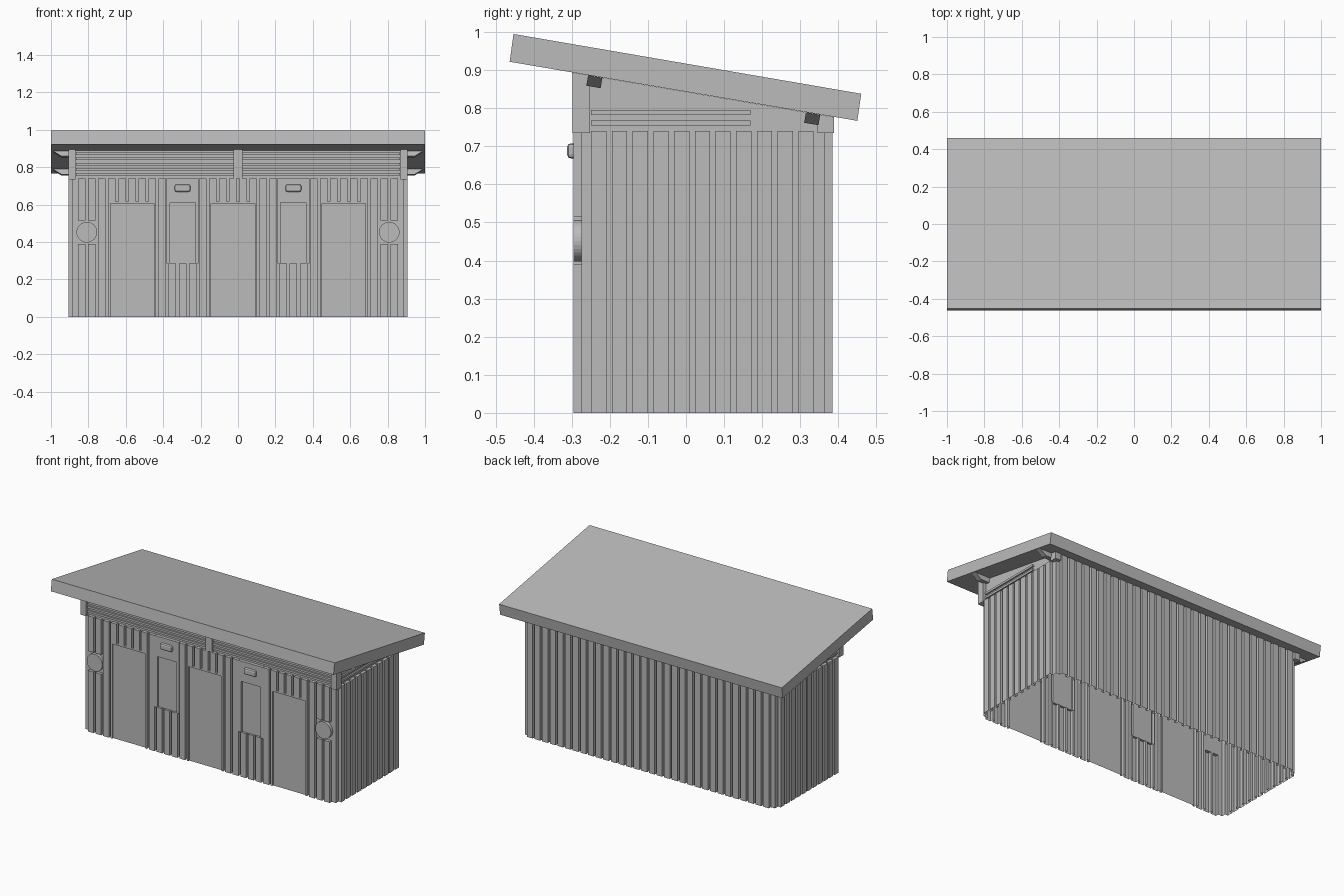
import bpy, bmesh
from mathutils import Vector, Matrix

cube = bpy.data.objects.get("Cube")
if cube:
    bpy.data.objects.remove(cube, do_unlink=True)

# One painted-metal colour
grey = bpy.data.materials.new("light_grey")
grey.use_nodes = True
colour = (0.5, 0.5, 0.5, 1)
grey.diffuse_color = colour
grey.node_tree.nodes["Principled BSDF"].inputs["Base Color"].default_value = colour

HALF_X, FRONT, BACK = 0.885, -0.275, 0.365    # base planes of the walls
RIB, EAVE = 0.02, 0.74                        # rib depth, top of the ribs
ROOF_POINT = Vector((0, 0, 0.843))            # underside of the roof
ROOF_NORMAL = Vector((0, 0.17, 1)).normalized()


def finish(bm, name):
    mesh = bpy.data.meshes.new(name)
    bm.to_mesh(mesh)
    bm.free()
    mesh.materials.append(grey)
    obj = bpy.data.objects.new(name, mesh)
    bpy.context.collection.objects.link(obj)
    return obj


def trim(bm):
    """Cut away everything above the underside of the roof."""
    bmesh.ops.bisect_plane(bm, geom=bm.verts[:] + bm.edges[:] + bm.faces[:],
                           plane_co=ROOF_POINT, plane_no=ROOF_NORMAL, clear_outer=True)


def box(name, lo, hi, under_roof=False, bevel=0):
    lo, hi = Vector(lo), Vector(hi)
    bm = bmesh.new()
    bmesh.ops.create_cube(bm, size=1)
    for v in bm.verts:
        v.co = (lo + hi) / 2 + v.co * (hi - lo)
    if bevel:
        bmesh.ops.bevel(bm, geom=bm.edges[:], offset=bevel, segments=2, affect='EDGES', profile=0.5)
    if under_roof:
        trim(bm)
    return finish(bm, name)


def prism(name, profile, axis_vec):
    """Extrude a closed outline along a vector."""
    bm = bmesh.new()
    face = bm.faces.new([bm.verts.new(p) for p in profile])
    moved = bmesh.ops.extrude_face_region(bm, geom=[face], use_keep_orig=True)["geom"]
    bmesh.ops.translate(bm, vec=axis_vec, verts=[g for g in moved if isinstance(g, bmesh.types.BMVert)])
    bmesh.ops.recalc_face_normals(bm, faces=bm.faces[:])
    return finish(bm, name)


def pressed_wall(name, origin, along, out, u_range, areas):
    """Pressed sheet: rectangles (u0, u1, z0, z1, depth), later ones override."""
    origin, along, out, up = Vector(origin), Vector(along), Vector(out), Vector((0, 0, 1))
    bm = bmesh.new()
    us = sorted({round(u, 4) for a in areas for u in a[:2]} | set(u_range))
    zs = sorted({round(z, 4) for a in areas for z in a[2:4]} | {0, 1})

    def depth(i, j):
        u, z = (us[i] + us[i + 1]) / 2, (zs[j] + zs[j + 1]) / 2
        for u0, u1, z0, z1, d in reversed(areas):
            if u0 < u < u1 and z0 < z < z1:
                return d
        return 0

    def quad(corners, facing):
        face = bm.faces.new([bm.verts.new(origin + along * u + up * z + out * d) for u, z, d in corners])
        face.normal_update()
        if face.normal.dot(facing) < 0:
            face.normal_flip()

    for i in range(len(us) - 1):
        for j in range(len(zs) - 1):
            u0, u1, z0, z1, d = us[i], us[i + 1], zs[j], zs[j + 1], depth(i, j)
            quad([(u0, z0, d), (u1, z0, d), (u1, z1, d), (u0, z1, d)], out)
            if i < len(us) - 2 and depth(i + 1, j) != d:
                e = depth(i + 1, j)
                quad([(u1, z0, d), (u1, z1, d), (u1, z1, e), (u1, z0, e)], along * (d - e))
            if j < len(zs) - 2 and depth(i, j + 1) != d:
                e = depth(i, j + 1)
                quad([(u0, z1, d), (u1, z1, d), (u1, z1, e), (u0, z1, e)], up * (d - e))
    bmesh.ops.remove_doubles(bm, verts=bm.verts[:], dist=0.0002)
    trim(bm)
    bmesh.ops.dissolve_limit(bm, angle_limit=0.02, verts=bm.verts[:], edges=bm.edges[:])
    return finish(bm, name)


def ribs(first, pitch, count, top):
    return [(first + pitch * k - 0.02, first + pitch * k + 0.02, 0, top, RIB) for k in range(count)]


def slats(u0, u1, count):
    return [(u0, u1, 0.755 + 0.0275 * k, 0.768 + 0.0275 * k, 0.01) for k in range(count)]


PITCH = 0.0539
long_ribs = (-15.5 * PITCH, PITCH, 32)

# Front wall: ribs, doors, window panels, gaps for the discs, louvres
front = ribs(*long_ribs, EAVE)
for x in (-10.5 * PITCH, -0.5 * PITCH, 10.5 * PITCH):
    front += [(x - 0.128, x + 0.128, 0, 0.615, RIB), (x - 0.117, x + 0.117, 0, 0.605, 0.01)]
for x in (-5.5 * PITCH, 5.5 * PITCH):
    front += [(x - 0.086, x + 0.086, 0.285, EAVE, RIB), (x - 0.068, x + 0.068, 0.285, 0.61, 0.006)]
for s in (-1, 1):
    x = s * 15 * PITCH
    front.append((x - 0.06, x + 0.06, 0.39, 0.515, 0))
front += slats(-0.865, -0.024, 5) + slats(0.024, 0.865, 5)
front.append((-0.024, 0.024, EAVE, 1, RIB))
pressed_wall("front_wall", (0, FRONT, 0), (1, 0, 0), (0, -1, 0), (-HALF_X, HALF_X), front)

# Back wall: ribs up to the roof
pressed_wall("back_wall", (0, BACK, 0), (1, 0, 0), (0, 1, 0), (-HALF_X, HALF_X), ribs(*long_ribs, 1))

# End walls, posts, wall discs and lamps, mirrored left and right
end = ribs(-0.229, 0.0544, 11, EAVE) + slats(-0.25, 0.17, 2)
for side, s in (("left", 1), ("right", -1)):
    pressed_wall(side + "_end_wall", (s * HALF_X, 0, 0), (0, 1, 0), (s, 0, 0), (FRONT, BACK), end)
    x0, x1 = sorted((s * 0.868, s * 0.907))
    box(side + "_front_post", (x0, -0.298, 0.735), (x1, -0.252, 1), True)
    box(side + "_back_post", (x0, 0.345, 0.735), (x1, 0.388, 1), True)

    bm = bmesh.new()
    bmesh.ops.create_cone(bm, cap_ends=True, segments=32, radius1=0.055, radius2=0.055, depth=RIB,
                          matrix=Matrix.Translation((s * 15 * PITCH, FRONT - RIB / 2, 0.452))
                          @ Matrix.Rotation(1.5708, 4, 'X'))
    finish(bm, side + "_wall_disc")

    x = s * 5.5 * PITCH
    box(side + "_lamp", (x - 0.042, -0.312, 0.668), (x + 0.042, -0.285, 0.708), bevel=0.01)

# Roof slab
prism("roof", [(-1, -0.453, 0.995), (-1, 0.46, 0.838), (-1, 0.45, 0.767), (-1, -0.463, 0.922)], (2, 0, 0))

# Roof beams with chamfered ends, leaning with the roof
down = -ROOF_NORMAL * 0.028
lean = Vector((0, 1, -0.17)).normalized() * 0.038
for name, y in (("front_beam", -0.257), ("back_beam", 0.315)):
    top = Vector((0, y, 0.843 - 0.17 * y))
    outline = [top + Vector((-0.99, 0, 0)), top + Vector((0.99, 0, 0)),
               top + down + Vector((0.945, 0, 0)), top + down + Vector((-0.945, 0, 0))]
    prism(name, outline, lean)
